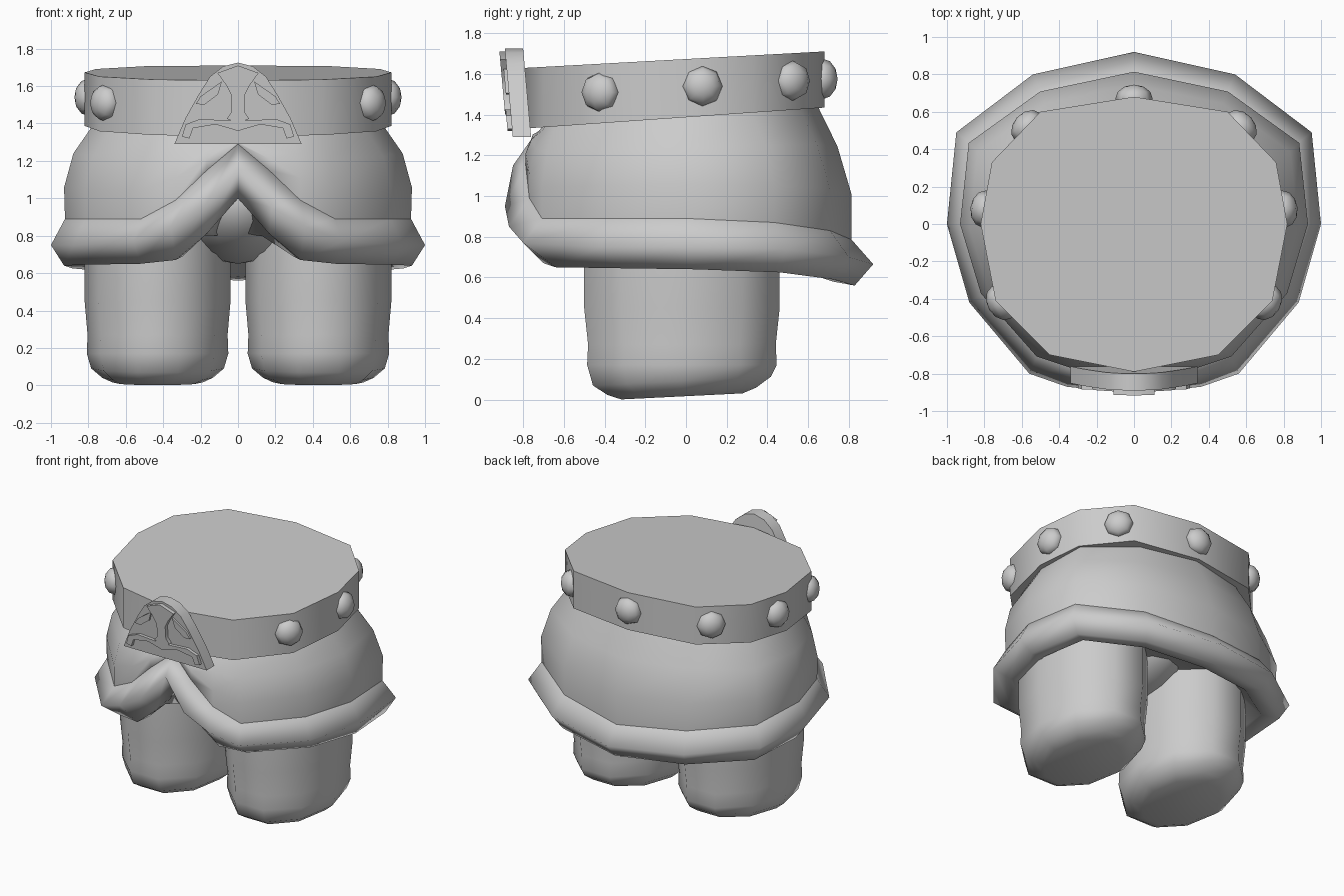
import bpy, bmesh, math
from mathutils import Vector

old = bpy.data.objects.get("Cube")
if old:
    bpy.data.objects.remove(old)

grey = bpy.data.materials.new("plain grey")
grey.use_nodes = True
colour = (0.6, 0.6, 0.6, 1)
grey.diffuse_color = colour
grey.node_tree.nodes["Principled BSDF"].inputs["Base Color"].default_value = colour


def finish(name, bm, angle):
    """Turn a bmesh into a shaded object."""
    bmesh.ops.recalc_face_normals(bm, faces=bm.faces)
    mesh = bpy.data.meshes.new(name)
    bm.to_mesh(mesh)
    bm.free()
    mesh.materials.append(grey)
    mesh.shade_smooth()
    mesh.set_sharp_from_angle(angle=math.radians(angle))
    obj = bpy.data.objects.new(name, mesh)
    bpy.context.collection.objects.link(obj)
    return obj


def loft(name, rings, angle):
    """Skin closed rings of points and cap both ends."""
    bm = bmesh.new()
    rows = [[bm.verts.new(p) for p in ring] for ring in rings]
    n = len(rows[0])
    for a, b in zip(rows, rows[1:]):
        for i in range(n):
            j = (i + 1) % n
            bm.faces.new((a[i], a[j], b[j], b[i]))
    bm.faces.new(rows[0])
    bm.faces.new(rows[-1])
    return finish(name, bm, angle)


def mirrored(half):
    """Close a half outline that starts and ends on the centre line."""
    return half + [(-p[0], *p[1:]) for p in half[-2:0:-1]]


def ball(name, centre, size, facing=None, segments=8, rings=6):
    bm = bmesh.new()
    bmesh.ops.create_uvsphere(bm, u_segments=segments, v_segments=rings, radius=1)
    obj = finish(name, bm, 60)
    obj.location, obj.scale = centre, size
    if facing:
        obj.rotation_euler = Vector(facing).to_track_quat("Z", "Y").to_euler()
    return obj


# Belt: a tilted twelve-sided drum
belt_half = [(0, .68), (.5, .6), (.76, .33), (.82, 0), (.74, -.41), (.45, -.7), (0, -.79)]
belt_outline = mirrored(belt_half)
loft("belt", [[(x, y, base + slope * y) for x, y in belt_outline]
              for base, slope in ((1.387, .07), (1.673, .055))], 60)

# Skirt and hem: columns running from the back to the front notch,
# each with its plan position and hem heights (top, outer, bottom)
columns = [
    (0, .92, .785, .665, .56),
    (.54, .80, .83, .70, .59),
    (.95, .49, .87, .74, .625),
    (1, 0, .89, .75, .64),
    (.88, -.42, .89, .75, .645),
    (.56, -.80, .89, .77, .65),
    (.36, -.87, .99, .85, .67),
    (.18, -.89, 1.15, .95, .81),
    (0, -.85, 1.29, 1.15, 1.0),
]


def skirt_row(sx, sy, dy, height):
    return mirrored([(x * sx, y * sy + dy, height(y, top, mid, low))
                     for x, y, top, mid, low in columns])


def waist(y):
    return 1.37 + .05 * y


def between(t):
    return lambda y, top, mid, low: top + (waist(y) - top) * t


hem_top = skirt_row(.925, .885, 0, between(0))
inner_lid = skirt_row(.7, .6, 0, lambda *h: 1.0)

loft("skirt", [
    skirt_row(.74, .7, -.03, lambda y, *h: waist(y) + .12),
    skirt_row(.79, .76, -.04, between(1)),
    skirt_row(.88, .83, -.02, between(.73)),
    skirt_row(.93, .885, 0, between(.35)),
    hem_top,
    inner_lid,
], 70)
loft("rolled_hem", [
    inner_lid,
    hem_top,
    skirt_row(1, 1, 0, lambda y, top, mid, low: mid),
    skirt_row(.93, .854, .043, lambda y, top, mid, low: low),
    skirt_row(.82, .75, .03, lambda y, top, mid, low: low + .02),
    skirt_row(.7, .6, 0, lambda *h: .8),
], 110)

# Rounded pelvis seen through the notch
ball("pelvis", (0, -.1, .98), (.34, .56, .33), segments=16, rings=10)

# Legs: stubby ten-sided columns with rounded soles that lift towards the heel
leg_profile = [(0, .62), (.025, .76), (.075, .91), (.17, .97), (.27, .96), (.45, 1), (.95, 1)]


def leg_ring(centre_x, z, r):
    ring = []
    for i in range(10):
        a = math.tau * i / 10
        y = -.02 + .505 * r * math.sin(a)
        lift = .05 * (y + .33) if z < .1 else 0
        ring.append((centre_x + .39 * r * math.cos(a), y, z + lift))
    return ring


for side, label in ((1, "left"), (-1, "right")):
    loft(label + "_leg", [leg_ring(side * .43, z, r) for z, r in leg_profile], 60)

# Studs around the belt
studs = [(0, .67), (.57, .52), (.8, .08), (.71, -.42)]
for i, (x, y) in enumerate(studs):
    for side in ((1, -1) if x else (1,)):
        ball(f"stud_{i}_{'left' if side > 0 else 'right'}",
             (side * x, y, 1.535 + .06 * y), (.1, .1, .075), (side * x, y, 0))


# Buckle: an arched plate with a raised face relief, leaning forward
def slab(name, outline, front, back):
    def ring(depth):
        return [(x, depth - .09 * (z - 1.5), z) for x, z in outline]
    return loft(name, [ring(front), ring(back)], 40)


arch = [(0, 1.725), (.08, 1.705), (.15, 1.65), (.21, 1.555), (.28, 1.43), (.34, 1.29), (0, 1.29)]
slab("buckle_plate", mirrored(arch), -.87, -.78)
nose = [(0, 1.71), (.11, 1.67), (.06, 1.6), (.035, 1.55), (.035, 1.46), (.06, 1.425), (0, 1.40)]
slab("buckle_nose", mirrored(nose), -.898, -.85)
moustache = [(0, 1.42), (.06, 1.415), (.2, 1.425), (.28, 1.395), (.3, 1.33), (.26, 1.32),
             (.24, 1.375), (.12, 1.395), (.05, 1.375), (0, 1.36)]
slab("buckle_moustache", mirrored(moustache), -.893, -.85)
eye = [(.2, 1.545), (.086, 1.625), (.107, 1.555), (.18, 1.50), (.225, 1.505)]
for side, label in ((1, "left"), (-1, "right")):
    slab(f"buckle_{label}_eye", [(side * x, z) for x, z in eye], -.885, -.85)
